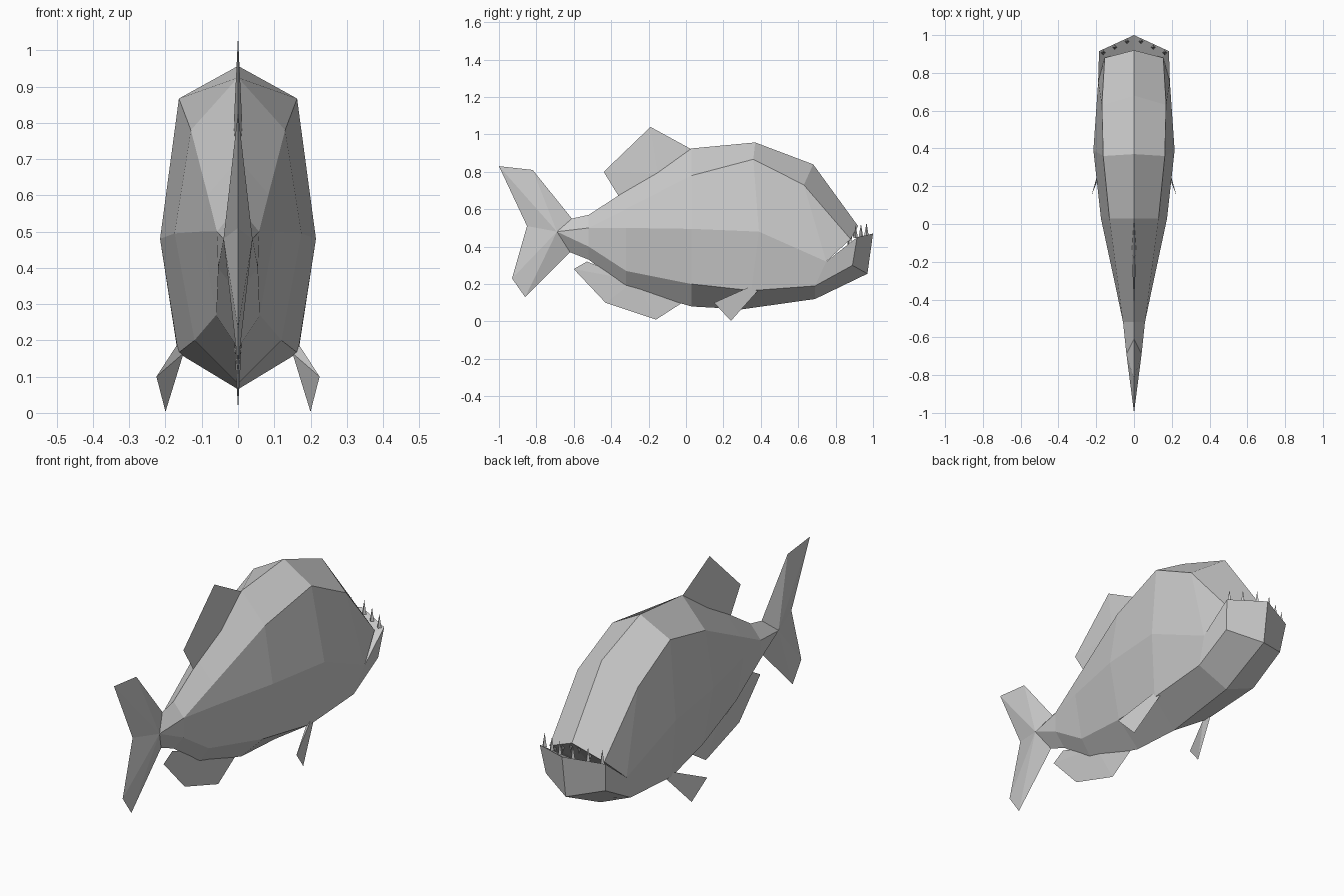
import bpy, bmesh
from mathutils import Vector, Matrix

if "Cube" in bpy.data.objects:
    bpy.data.objects.remove(bpy.data.objects["Cube"])


def build(name, polys, mirror=True):
    """Mesh from polygons given for the +x side, mirrored and welded."""
    bm = bmesh.new()
    for s in ((1, -1) if mirror else (1,)):
        for poly in polys:
            pts = []
            for p in poly:
                if p not in pts:
                    pts.append(p)
            if len(pts) > 2:
                bm.faces.new([bm.verts.new((s * x, y, z)) for x, y, z in pts])
    bmesh.ops.remove_doubles(bm, verts=bm.verts, dist=1e-4)
    bmesh.ops.recalc_face_normals(bm, faces=bm.faces)
    return finish(name, bm)


def finish(name, bm):
    me = bpy.data.meshes.new(name)
    bm.to_mesh(me)
    bm.free()
    ob = bpy.data.objects.new(name, me)
    bpy.context.collection.objects.link(ob)
    return ob


# Body: half rings from tail to head (top, shoulder, side, belly edge, keel)
root = (.04, -.69, .48)
hip = (.058, -.52, .50)
rings = [
    [(0, -.61, .55), root, root, root, (0, -.62, .37)],
    [(0, -.52, .57), hip, hip, (.055, -.52, .40), (0, -.52, .33)],
    [(0, -.32, .70), (.084, -.32, .602), (.10, -.32, .50), (.06, -.32, .27), (0, -.32, .18)],
    [(0, .03, .925), (.13, .03, .78), (.175, .03, .495), (.12, .03, .20), (0, .03, .08)],
    [(0, .37, .957), (.163, .36, .867), (.215, .39, .48), (.165, .35, .165), (0, .30, .065)],
    [(0, .68, .84), (.17, .63, .73), (.19, .75, .32), (.17, .69, .19), (0, .69, .12)],
]
polys = [[a[i], a[i + 1], b[i + 1], b[i]]
         for a, b in zip(rings, rings[1:]) for i in range(4)]

# Head: upper lip, open mouth and jutting lower jaw
top, brow, corner, edge, keel = rings[-1]
lip, lip_side = (0, .92, .51), (.155, .88, .44)
jaw, jaw_side = (0, 1.0, .47), (.185, .915, .45)
chin, chin_side = (0, .97, .255), (.168, .89, .30)
throat = (0, .75, .32)
polys += [
    [top, lip, lip_side, brow], [brow, lip_side, corner],
    [lip, lip_side, throat], [lip_side, corner, throat],
    [corner, jaw_side, chin_side, edge], [edge, chin_side, chin, keel],
    [jaw, chin, chin_side, jaw_side],
    [jaw, jaw_side, throat], [jaw_side, corner, throat],
]
build("body", polys)


# Fins: thin fans, thickest at a hub and sharp along the outline
def fin(name, hub, outline):
    pts = [(0, y, z) for y, z in outline]
    build(name, [[hub, a, b] for a, b in zip(pts, pts[1:] + pts[:1])])


fin("dorsal_fin", (.012, -.15, .79),
    [(.03, .92), (-.19, 1.04), (-.44, .80), (-.36, .67)])
fin("anal_fin", (.012, -.27, .22),
    [(-.02, .10), (-.16, .01), (-.43, .10), (-.60, .28), (-.53, .32)])
fin("tail_fin", root,
    [(-.61, .55), (-.82, .81), (-1, .83), (-.85, .51), (-.93, .23), (-.86, .13), (-.62, .37)])

# Paired fins under the belly
for side, s in (("right", 1), ("left", -1)):
    a, b, c, d = [(s * x, y, z) for x, y, z in
                  ((.155, .39, .17), (.17, .34, .185), (.225, .15, .10), (.2, .24, .003))]
    e = (s * .15, .34, .165)
    build(side + "_belly_fin", [[a, b, c, d], [a, d, e], [e, d, c], [e, c, b], [a, e, b]], False)


# Teeth: small pyramids along both lips
def teeth(name, mid, end, steps, height, radius):
    bm = bmesh.new()
    for s in (1, -1):
        for t in steps:
            p = Vector(mid).lerp(Vector(end), t)
            p.x *= s
            p.y -= .018
            m = Matrix.Translation(p + Vector((0, 0, height * .4)))
            if height < 0:
                m = m @ Matrix.Rotation(3.14159, 4, 'X')
            bmesh.ops.create_cone(bm, cap_ends=True, segments=4, radius1=radius,
                                  radius2=0, depth=abs(height), matrix=m)
    finish(name, bm)


teeth("lower_teeth", jaw, jaw_side, (.2, .55, .88), .07, .012)
teeth("upper_teeth", lip, lip_side, (.15, .5, .85), -.06, .012)
